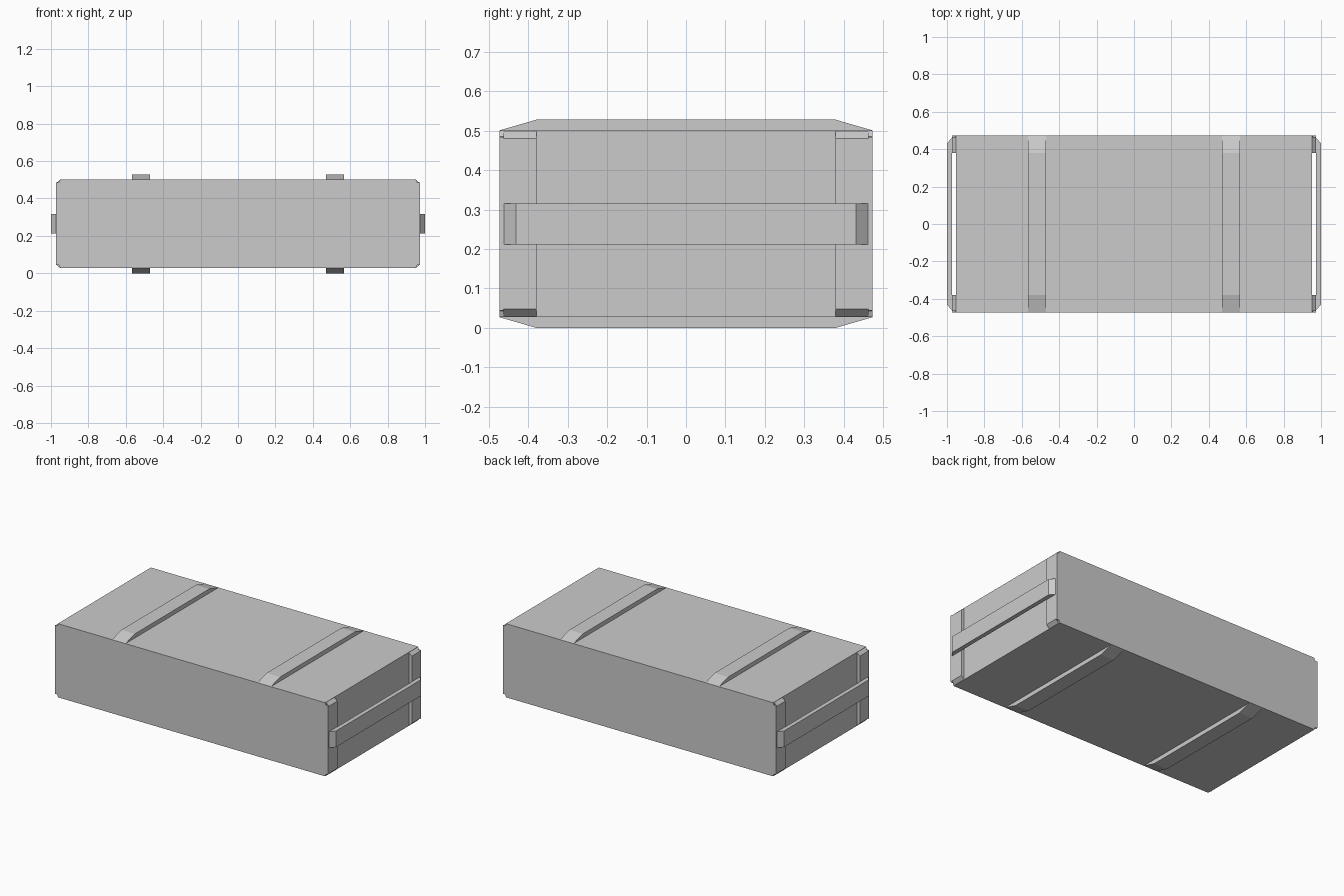
import bpy, bmesh
from mathutils import Vector

if "Cube" in bpy.data.objects:
    bpy.data.objects.remove(bpy.data.objects["Cube"])

Z0, Z1 = 0.027, 0.501      # crate bottom and top
ZM = (Z0 + Z1) / 2


def prism(name, profile, axis, a, b):
    """Extrude a 2D profile along an axis from a to b."""
    def place(p, t):
        u, v = p
        return {'x': (t, u, v), 'y': (u, t, v), 'z': (u, v, t)}[axis]
    bm = bmesh.new()
    face = bm.faces.new([bm.verts.new(place(p, a)) for p in profile])
    ext = bmesh.ops.extrude_face_region(bm, geom=[face])
    moved = [g for g in ext['geom'] if isinstance(g, bmesh.types.BMVert)]
    step = Vector(place((0, 0), b - a))
    bmesh.ops.translate(bm, verts=moved, vec=step)
    bmesh.ops.recalc_face_normals(bm, faces=bm.faces)
    mesh = bpy.data.meshes.new(name)
    bm.to_mesh(mesh)
    bm.free()
    ob = bpy.data.objects.new(name, mesh)
    bpy.context.collection.objects.link(ob)
    return ob


def mirror(ob, x=False, y=False, z=False):
    """Mirror a part about the crate's centre."""
    centre = bpy.data.objects.get("mirror_centre")
    if centre is None:
        centre = bpy.data.objects.new("mirror_centre", None)
        centre.location = (0, 0, ZM)
        centre.hide_render = True
        bpy.context.collection.objects.link(centre)
    m = ob.modifiers.new("Mirror", 'MIRROR')
    m.use_axis = (x, y, z)
    m.mirror_object = centre
    m.use_mirror_merge = False


# Crate body
prism("crate_body", [(-0.952, Z0), (0.952, Z0), (0.952, Z1), (-0.952, Z1)],
      'y', -0.463, 0.463)

# Long side boards with small notched corners
corner = [(0.973, 0.484), (0.957, 0.485), (0.951, Z1)]
right = [(x, 2 * ZM - z) for x, z in reversed(corner)] + corner
left = [(-x, z) for x, z in reversed(right)]
mirror(prism("side_board", right + left, 'y', -0.473, -0.463), y=True)

# Corner posts on both ends, bevelled top and bottom
post = [(0.95, Z0), (0.973, 0.048), (0.973, 0.481), (0.95, Z1)]
mirror(prism("corner_post", post, 'y', 0.379, 0.463), x=True, y=True)

# Carrying slats across the ends
slat = [(0.973, -0.462), (1.0, -0.431), (1.0, 0.431), (0.973, 0.462)]
mirror(prism("end_slat", slat, 'z', 0.212, 0.316), x=True)

# Battens on the lid and underneath, with sloped ends
batten = [(-0.473, Z1), (0.473, Z1), (0.38, 0.528), (-0.38, 0.528)]
mirror(prism("batten", batten, 'x', 0.47, 0.566), x=True, z=True)
